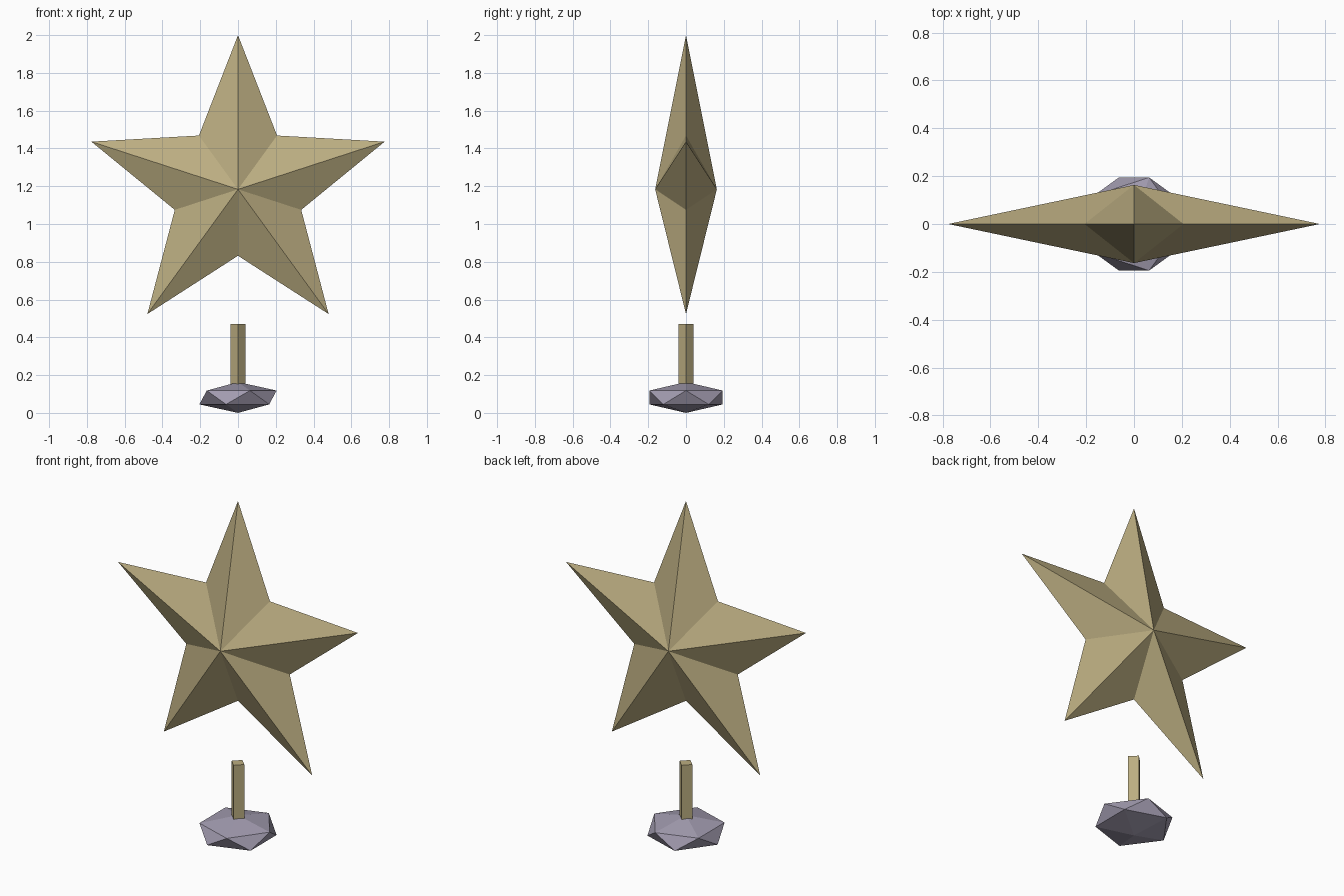
import bpy, bmesh
from math import sin, cos, pi

if "Cube" in bpy.data.objects:
    bpy.data.objects.remove(bpy.data.objects["Cube"])

U = 2 / 2.45          # model unit: star radius
STAR_Z = 1.45 * U


def paint(obj, name, rgb):
    mat = bpy.data.materials.get(name) or bpy.data.materials.new(name)
    mat.diffuse_color = (*rgb, 1)
    mat.use_nodes = True
    mat.node_tree.nodes["Principled BSDF"].inputs["Base Color"].default_value = mat.diffuse_color
    obj.data.materials.append(mat)


GOLD = ("dull_gold", (0.50, 0.42, 0.22))
STONE = ("grey_violet", (0.36, 0.33, 0.43))

# Five-pointed star: zigzag rim joined to a front and a back apex
bm = bmesh.new()
rim = []
for i in range(10):
    r = U if i % 2 == 0 else 0.431 * U
    a = i * pi / 5
    rim.append(bm.verts.new((r * sin(a), 0, r * cos(a))))
for y in (-0.2 * U, 0.2 * U):
    apex = bm.verts.new((0, y, 0))
    for i in range(10):
        bm.faces.new((rim[i], rim[(i + 1) % 10], apex))
bmesh.ops.recalc_face_normals(bm, faces=bm.faces)
mesh = bpy.data.meshes.new("star")
bm.to_mesh(mesh)
bm.free()
star = bpy.data.objects.new("star", mesh)
star.location.z = STAR_Z
bpy.context.collection.objects.link(star)
paint(star, *GOLD)

# Square stem, corners on the axes
z0, z1 = 0.10, 0.47
bpy.ops.mesh.primitive_cylinder_add(vertices=4, radius=0.05 * U, depth=z1 - z0,
                                    location=(0, 0, (z0 + z1) / 2))
stem = bpy.context.object
stem.name = "stem"
paint(stem, *GOLD)

# Flattened faceted base
bpy.ops.mesh.primitive_ico_sphere_add(subdivisions=1, radius=0.28 * U,
                                      location=(0, 0, 0.1 * U))
base = bpy.context.object
base.name = "base"
base.scale.z = 0.1 / 0.28
paint(base, *STONE)
